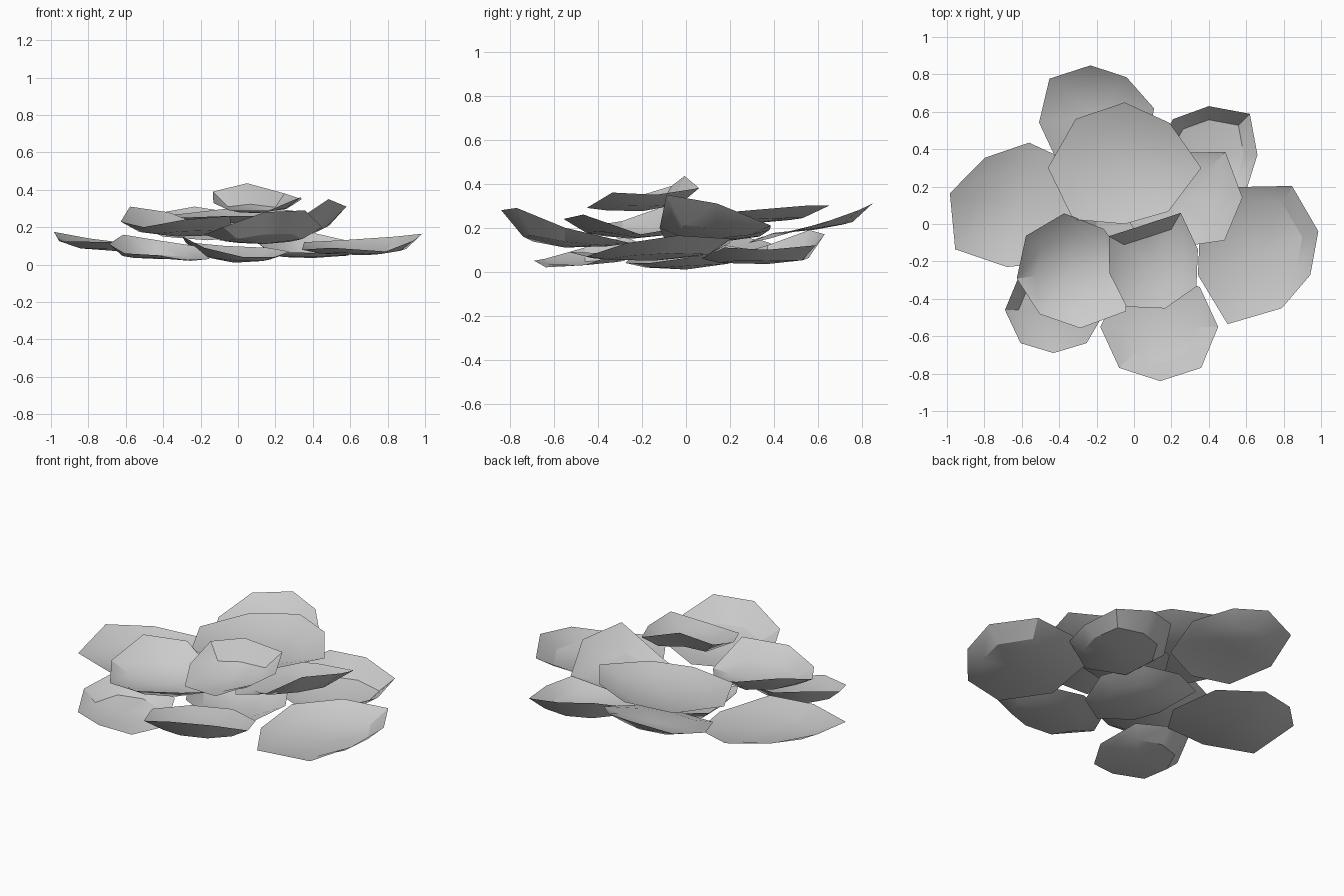
import bpy, math


def petal(name, centre, floor, radii, heights, phase=0, reach=0.66, inner_lift=0.3):
    """Thin cupped petal: centre point, nearly flat inner ring, curled 8-sided rim."""
    cx, cy = centre
    verts = [(cx, cy, floor)]
    n = len(radii)
    for scale, lift in ((reach, inner_lift), (1.0, 1.0)):
        for i, (r, h) in enumerate(zip(radii, heights)):
            a = math.tau * i / n + math.radians(phase)
            verts.append((cx + r * scale * math.cos(a),
                          cy + r * scale * math.sin(a),
                          floor + (h - floor) * lift))
    faces = []
    for i in range(n):
        j = (i + 1) % n
        faces.append((0, 1 + i, 1 + j))
        faces.append((1 + i, 1 + n + i, 1 + n + j, 1 + j))
    mesh = bpy.data.meshes.new(name)
    mesh.from_pydata(verts, [], faces)
    obj = bpy.data.objects.new(name, mesh)
    bpy.context.collection.objects.link(obj)
    bpy.ops.object.select_all(action='DESELECT')
    obj.select_set(True)
    bpy.context.view_layer.objects.active = obj
    bpy.ops.object.shade_smooth_by_angle(angle=math.radians(30))


# Bottom layer (rim radii and heights go counter-clockwise in 45 degree steps from the phase)
petal("petal_bottom_centre", (-0.02, 0.0), 0.01,
      (.30, .31, .30, .32, .28, .28, .28, .28),
      (.07, .09, .10, .12, .15, .09, .04, .04), phase=10)
petal("petal_outer_left", (-.62, .10), .07,
      (.38, .34, .31, .37, .41, .335, .37, .38),
      (.08, .11, .14, .175, .125, .12, .11, .06), phase=35)
petal("petal_outer_right", (.68, -.15), .05,
      (.325, .39, .37, .36, .36, .425, .32, .29),
      (.165, .15, .13, .12, .08, .09, .07, .13), phase=20, reach=.72)
petal("petal_outer_back_right", (.40, .37), .035,
      (.26, .31, .26, .27, .30, .30, .30, .28),
      (.10, .12, .17, .19, .12, .06, .06, .11), phase=0, reach=.72, inner_lift=.2)
petal("petal_outer_front_left", (-.43, -.46), .03,
      (.28, .28, .25, .26, .26, .25, .23, .25),
      (.03, .10, .13, .16, .11, .06, .05, .02), reach=.72, inner_lift=.2)

# Middle layer
petal("petal_middle_front", (.14, -.55), .11,
      (.31, .30, .30, .30, .32, .31, .29, .31),
      (.20, .15, .13, .13, .16, .20, .28, .29))
petal("petal_middle_back", (-.20, .58), .19,
      (.31, .26, .27, .32, .31, .33, .30, .33),
      (.22, .28, .31, .27, .20, .15, .13, .15), phase=7)
petal("petal_middle_right", (.25, .13), .15,
      (.33, .35, .25, .30, .35, .30, .25, .32),
      (.31, .21, .19, .16, .13, .13, .20, .35), phase=2)
petal("petal_middle_front_left", (-.33, -.25), .15,
      (.30, .28, .31, .31, .30, .29, .31, .36),
      (.17, .20, .28, .31, .23, .20, .24, .26), phase=8)

# Top layer
petal("petal_top_back", (-.05, .30), .22,
      (.41, .34, .35, .37, .41, .39, .30, .33),
      (.28, .30, .30, .27, .25, .25, .26, .26))
petal("petal_top_front", (.10, -.20), .275,
      (.25, .30, .20, .27, .24, .28, .26, .27),
      (.35, .38, .435, .39, .33, .29, .29, .36), phase=15)
